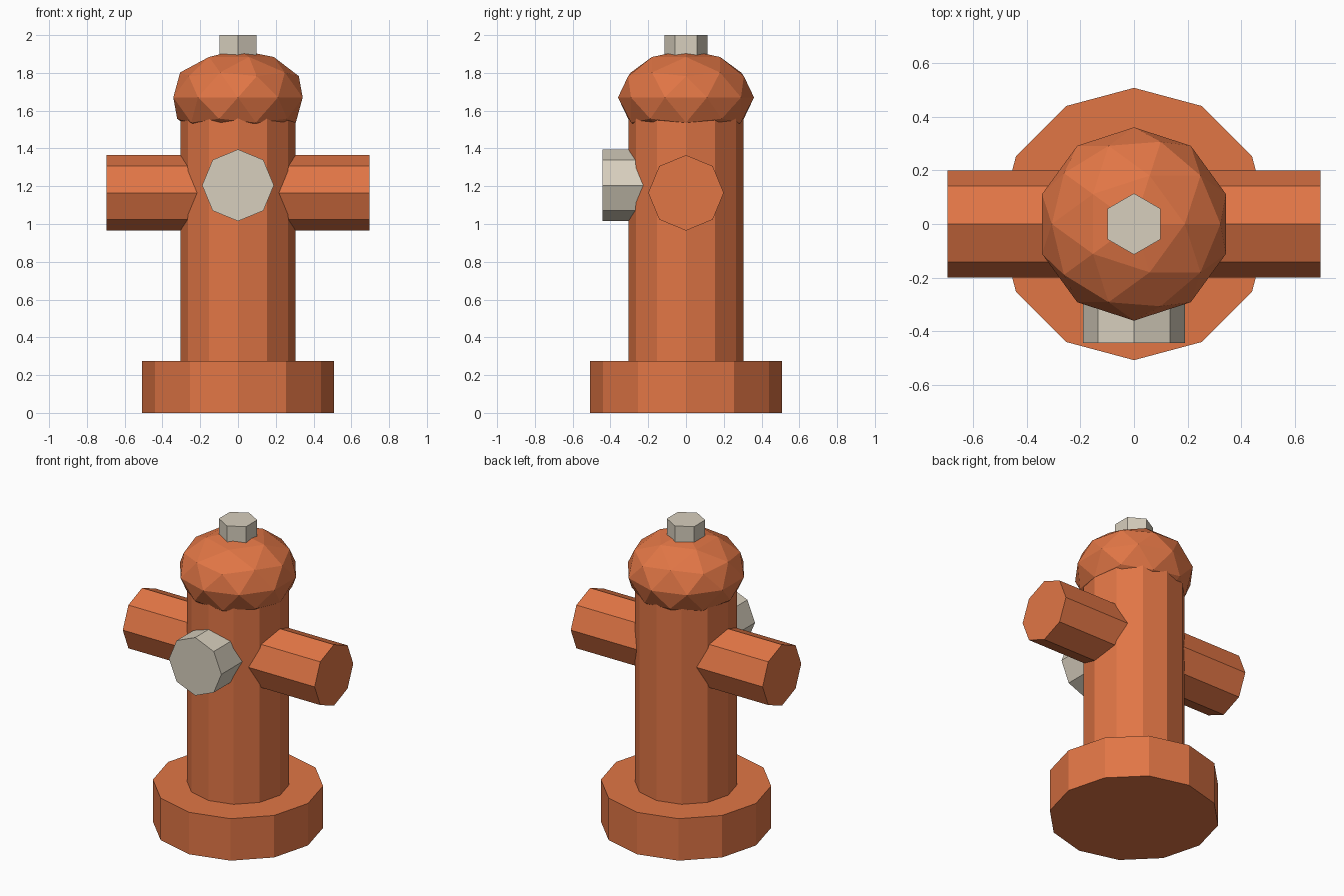
import bpy
from math import pi

if "Cube" in bpy.data.objects:
    bpy.data.objects.remove(bpy.data.objects["Cube"])


def material(name, colour):
    m = bpy.data.materials.new(name)
    m.diffuse_color = (*colour, 1)
    m.use_nodes = True
    m.node_tree.nodes["Principled BSDF"].inputs["Base Color"].default_value = m.diffuse_color
    return m


orange = material("orange_paint", (0.75, 0.18, 0.06))
steel = material("pale_metal", (0.68, 0.62, 0.51))


def finish(name, mat):
    ob = bpy.context.object
    ob.name = name
    ob.data.materials.append(mat)
    return ob


def prism(name, sides, radius, start, end, mat, axis="z", height=0):
    """Flat-sided cylinder from start to end along an axis."""
    mid = (start + end) / 2
    loc = {"x": (mid, 0, height), "y": (0, mid, height), "z": (0, 0, mid)}[axis]
    rot = {"x": (0, pi / 2, 0), "y": (pi / 2, 0, 0), "z": (0, 0, 0)}[axis]
    bpy.ops.mesh.primitive_cylinder_add(vertices=sides, radius=radius,
                                        depth=end - start, location=loc, rotation=rot)
    return finish(name, mat)


# Base flange and barrel
prism("base_flange", 12, 0.507, 0, 0.275, orange)
prism("barrel", 12, 0.305, 0.1, 1.65, orange)

# Flattened faceted bonnet with the hexagonal nut on top
bpy.ops.mesh.primitive_ico_sphere_add(subdivisions=2, radius=0.36, location=(0, 0, 1.67))
bonnet = finish("bonnet", orange)
bonnet.scale.z = 0.7
prism("top_nut", 6, 0.114, 1.8, 2.0, steel)

# Side outlets: one octagonal pipe through the barrel
prism("side_outlets", 8, 0.2, -0.695, 0.695, orange, "x", 1.165)

# Front outlet cap
prism("front_cap", 8, 0.19, -0.443, -0.15, steel, "y", 1.205)
